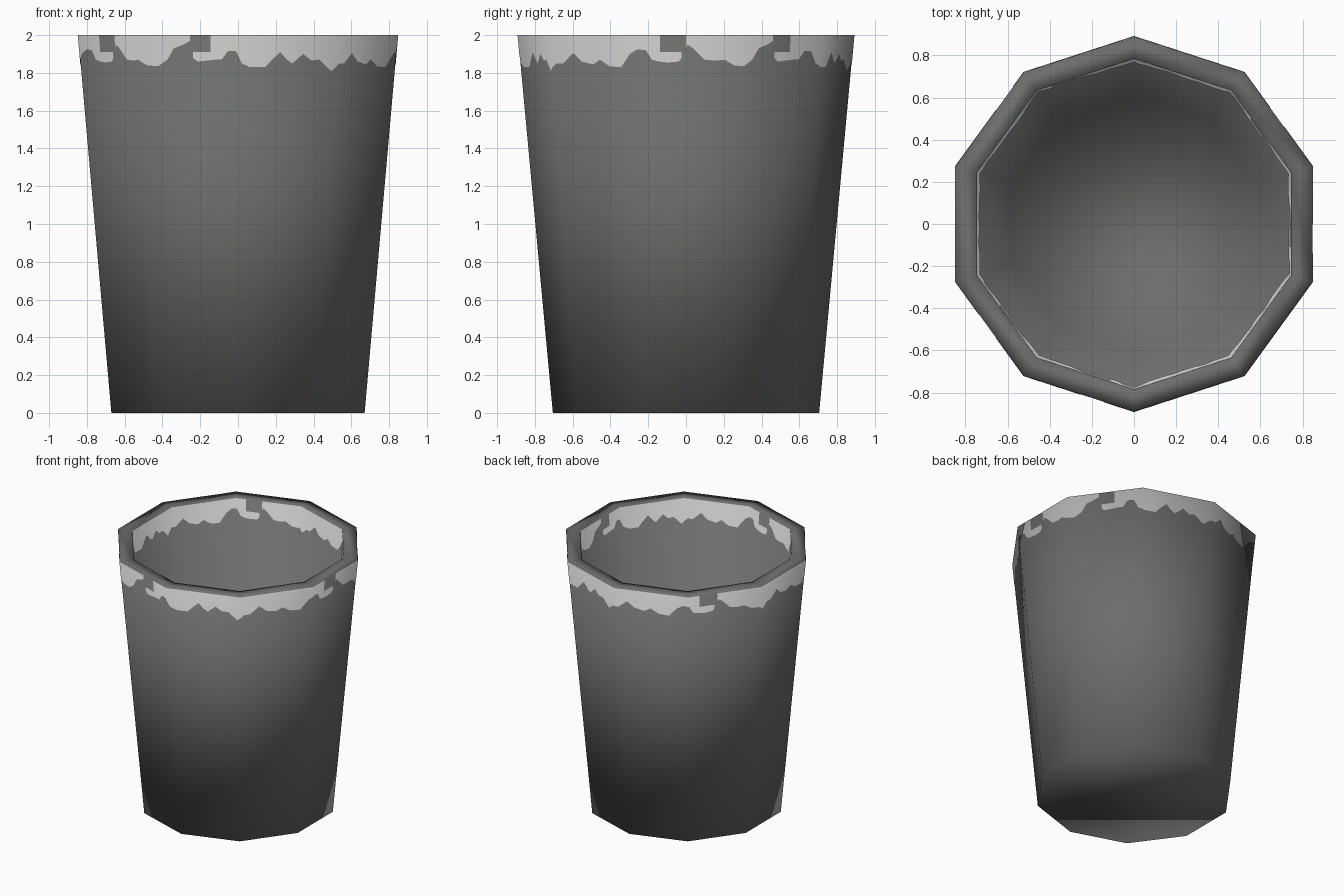
import bpy, math
from mathutils import Vector

if "Cube" in bpy.data.objects:
    bpy.data.objects.remove(bpy.data.objects["Cube"])

SIDES, STEP = 10, 36.0
TOP, FLOOR = 2.0, 0.1


def outer_r(z):
    return 0.705 + 0.0925 * z


def inner_r(z):
    return 0.785 - 0.0925 * (TOP - z)


def material(name, col):
    m = bpy.data.materials.new(name)
    m.diffuse_color = (*col, 1)
    m.use_nodes = True
    m.node_tree.nodes["Principled BSDF"].inputs["Base Color"].default_value = m.diffuse_color
    return m


def add_object(name, verts, faces, mat):
    me = bpy.data.meshes.new(name)
    me.from_pydata(verts, [], faces)
    me.materials.append(mat)
    me.polygons.foreach_set("use_smooth", [True] * len(me.polygons))
    me.update()
    ob = bpy.data.objects.new(name, me)
    bpy.context.collection.objects.link(ob)
    return ob


def ring_dir(deg):
    a = math.radians(deg)
    return Vector((math.sin(a), -math.cos(a), 0))


dark = material("dark grey", (0.145, 0.155, 0.145))
light = material("light grey", (0.53, 0.53, 0.52))

# cup body: ten-sided outer wall, rim, inner wall and floor
profile = [(outer_r(0), 0), (outer_r(TOP), TOP), (inner_r(TOP), TOP), (inner_r(FLOOR), FLOOR)]
verts = [ring_dir(i * STEP) * r + Vector((0, 0, z)) for r, z in profile for i in range(SIDES)]
faces = []
for k in range(3):
    for i in range(SIDES):
        j = (i + 1) % SIDES
        faces.append((k * SIDES + i, k * SIDES + j, (k + 1) * SIDES + j, (k + 1) * SIDES + i))
faces.append(tuple(reversed(range(SIDES))))
faces.append(tuple(range(3 * SIDES, 4 * SIDES)))
cup = add_object("cup", verts, faces, dark)
cup_n = [v.normal.copy() for v in cup.data.vertices]

# wavy lower edge of the painted band: angle, height, repeating
PERIOD = 140.5
EDGE = [(-60, 1.86), (-57, 1.855), (-53, 1.86), (-51.5, 1.89), (-50, 1.95), (-48, 1.93), (-44, 1.87),
        (-40, 1.865), (-37, 1.87), (-33.6, 1.84), (-29.6, 1.835), (-26, 1.87), (-23.5, 1.93),
        (-20, 1.95), (-17.3, 1.97), (-16.6, 1.88), (-15, 1.86), (-8.4, 1.87), (-6, 1.87), (-3.8, 1.915),
        (-0.7, 1.915), (1.4, 1.85), (4.5, 1.83), (10, 1.83), (12.6, 1.87), (15.5, 1.91), (18, 1.87),
        (20, 1.85), (24, 1.9), (27, 1.865), (30, 1.87), (34.5, 1.81), (38, 1.85), (41, 1.85),
        (45.5, 1.905), (49, 1.86), (54, 1.845), (57, 1.87), (61, 1.835), (66, 1.83), (70, 1.9),
        (73, 1.925), (76, 1.92), (78, 1.87), (80.5, 1.86)]


def phase(a):
    return (a + 60) % PERIOD - 60


def edge_z(p):
    for (a, za), (b, zb) in zip(EDGE, EDGE[1:]):
        if a <= p <= b:
            return za + (zb - za) * (p - a) / (b - a)
    return 1.86


def band_top(p):
    # two notches reach the rim, each with a small hook below
    if -59.5 < p < -50.5:
        return 1.91 if p < -52 else 0
    if -17.3 < p < -10.1:
        return 1.91 if p > -16.4 else 0
    return TOP


def wall_point(deg, z, inside):
    i = math.floor(deg / STEP + 1e-6)
    t = deg / STEP - i
    r = inner_r(z) - 0.002 if inside else outer_r(z) + 0.002
    p = (ring_dir(i * STEP) * r).lerp(ring_dir((i + 1) * STEP) * r, t)
    lo, hi = (3, 2) if inside else (0, 1)
    n = [cup_n[k * SIDES + i % SIDES].lerp(cup_n[k * SIDES + (i + 1) % SIDES], t) for k in (lo, hi)]
    h = (z - FLOOR) / (TOP - FLOOR) if inside else z / TOP
    return p + Vector((0, 0, z)), n[0].lerp(n[1], h).normalized()


def paint_band(name, inside):
    verts, normals, faces = [], [], []
    step = 0.5
    for c in range(int(360 / step)):
        a0 = -108 + c * step
        p = phase(a0 + step / 2)
        top = band_top(p)
        z0, z1 = edge_z(p - step / 2), edge_z(p + step / 2)
        if top <= max(z0, z1):
            continue
        a1 = a0 + step
        corners = [(a0, z0), (a1, z1), (a1, top), (a0, top)]
        if inside:  # the inner band mirrors the outer one
            corners = [(72 - a, z) for a, z in corners]
        base = len(verts)
        for a, z in corners:
            v, n = wall_point(a, z, inside)
            verts.append(v)
            normals.append(n)
        faces.append((base, base + 1, base + 2, base + 3))
    ob = add_object(name, verts, faces, light)
    ob.data.normals_split_custom_set_from_vertices(normals)


paint_band("outer_painted_band", False)
paint_band("inner_painted_band", True)
